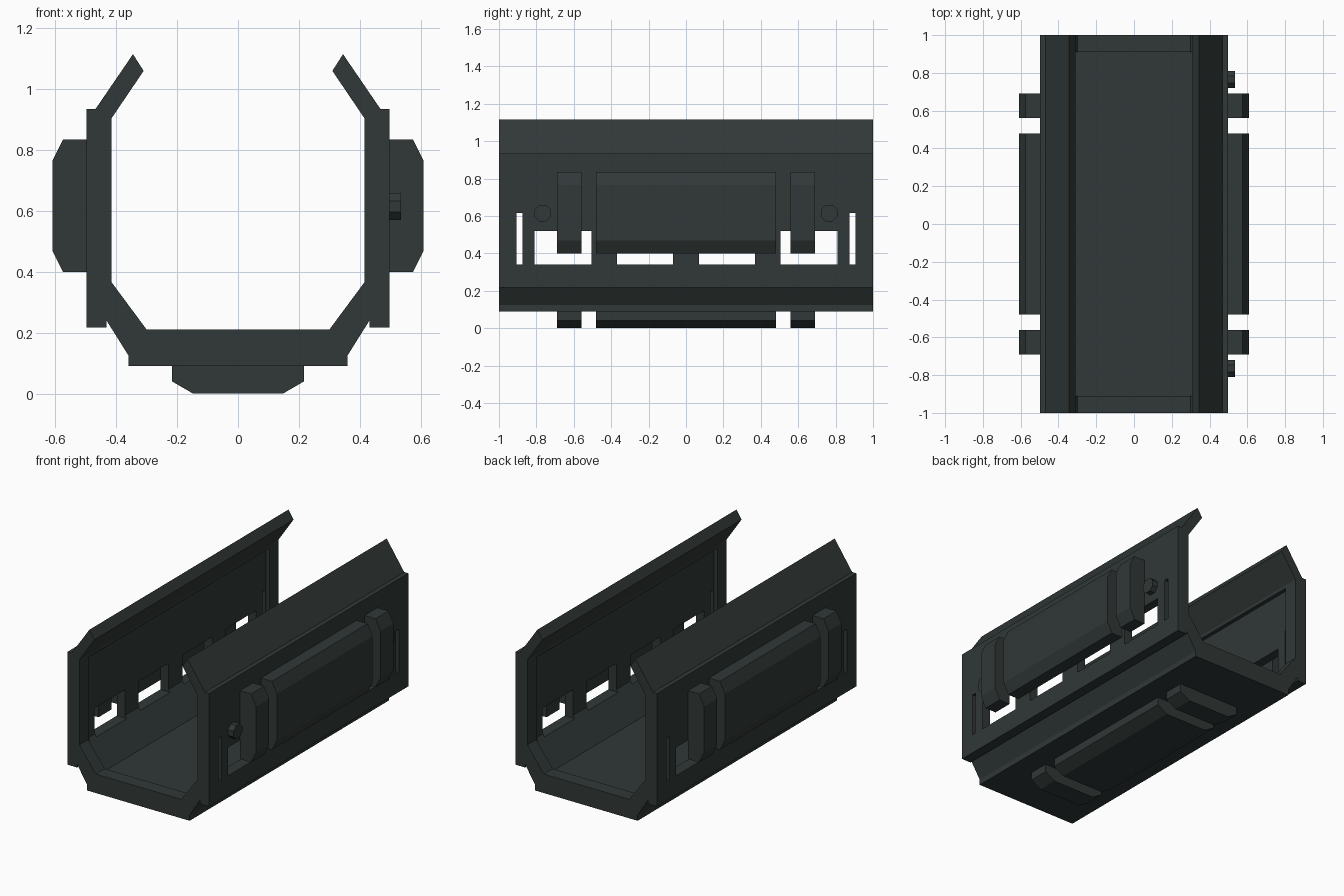
import bpy, bmesh, math
from mathutils import Matrix

if "Cube" in bpy.data.objects:
    bpy.data.objects.remove(bpy.data.objects["Cube"])

mat = bpy.data.materials.new("dark grey green")
mat.diffuse_color = (0.030, 0.040, 0.038, 1)
mat.use_nodes = True
mat.node_tree.nodes["Principled BSDF"].inputs["Base Color"].default_value = mat.diffuse_color


def finish(name, bm):
    bmesh.ops.recalc_face_normals(bm, faces=bm.faces)
    me = bpy.data.meshes.new(name)
    bm.to_mesh(me)
    bm.free()
    me.materials.append(mat)
    ob = bpy.data.objects.new(name, me)
    bpy.context.collection.objects.link(ob)
    return ob


def prism(name, pts, spans):
    """Extrude an x-z profile along y for every (start, end) span."""
    bm = bmesh.new()
    for y0, y1 in spans:
        face = bm.faces.new([bm.verts.new((x, y0, z)) for x, z in pts])
        ext = bmesh.ops.extrude_face_region(bm, geom=[face])
        vs = [v for v in ext["geom"] if isinstance(v, bmesh.types.BMVert)]
        bmesh.ops.translate(bm, verts=vs, vec=(0, y1 - y0, 0))
    return finish(name, bm)


def mirrored(half):
    return half + [(-x, z) for x, z in reversed(half)]


def cut(ob, cutter):
    cutter.hide_render = True
    mod = ob.modifiers.new("cut", "BOOLEAN")
    mod.operation, mod.solver, mod.object = "DIFFERENCE", "EXACT", cutter
    bpy.context.view_layer.objects.active = ob
    bpy.ops.object.modifier_apply(modifier=mod.name)
    bpy.data.objects.remove(cutter)


# Open-topped channel shell with inward lips
outer = [(0.36, 0.09), (0.36, 0.125), (0.432, 0.24), (0.432, 0.217), (0.497, 0.217),
         (0.497, 0.935), (0.468, 0.935), (0.345, 1.115)]
inner = [(0.31, 1.06), (0.415, 0.905), (0.415, 0.365), (0.30, 0.21)]
shell = prism("channel_shell", mirrored(outer + inner), [(-1, 1)])

# Shallow recess inside, leaving a rib at each end
recess = [(0.312, 0.185), (0.44, 0.357), (0.44, 0.885), (0.40, 0.885)]
cut(shell, prism("recess_cutter", mirrored(recess), [(-0.91, 0.91)]))

# Windows and narrow end slots through both walls
for y0, y1, top in ((0.07, 0.37, 0.52), (0.505, 0.81, 0.52), (0.875, 0.905, 0.615)):
    rect = [(-0.7, 0.34), (0.7, 0.34), (0.7, top), (-0.7, top)]
    cut(shell, prism("window_cutter", rect, [(y0, y1), (-y1, -y0)]))

# Raised bumper pads: one long and two short on each side and underneath
spans = [(-0.48, 0.48), (0.56, 0.69), (-0.69, -0.56)]
side = [(0.497, 0.40), (0.575, 0.40), (0.61, 0.47), (0.61, 0.765), (0.575, 0.835), (0.497, 0.835)]
prism("right_pads", side, spans)
prism("left_pads", [(-x, z) for x, z in side], spans)
prism("bottom_pads", mirrored([(0.148, 0.0), (0.217, 0.04), (0.217, 0.09)]), spans)

# Bolts on the right wall only
for name, y in (("front_bolt", -0.765), ("back_bolt", 0.765)):
    bm = bmesh.new()
    bmesh.ops.create_cone(bm, cap_ends=True, segments=8, radius1=0.048, radius2=0.048, depth=0.06,
                          matrix=Matrix.Translation((0.505, y, 0.615))
                          @ Matrix.Rotation(math.pi / 2, 4, "Y")
                          @ Matrix.Rotation(math.pi / 8, 4, "Z"))
    finish(name, bm)
